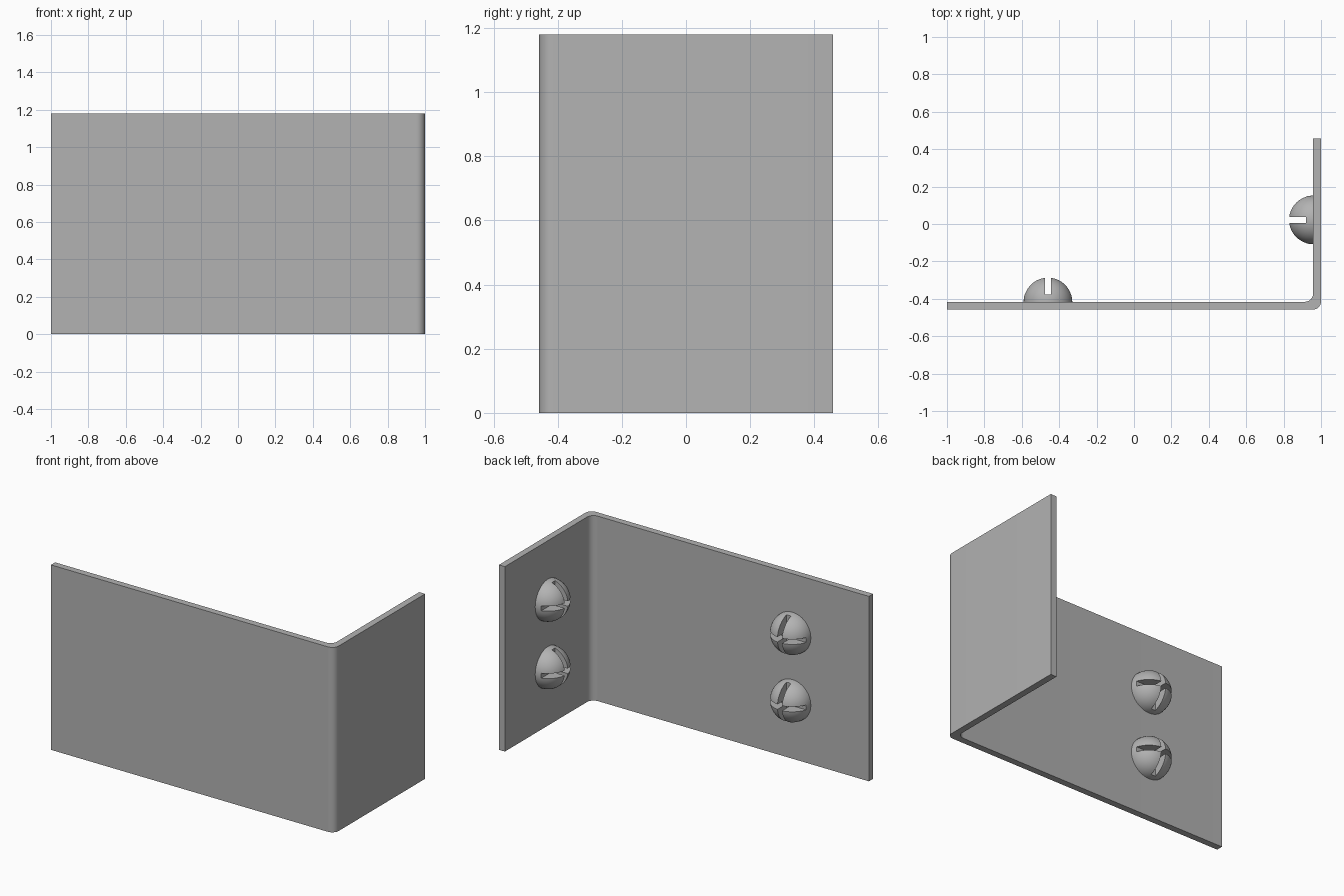
import bpy, bmesh
from math import pi, sin, cos, radians
from mathutils import Matrix

cube = bpy.data.objects.get("Cube")
if cube:
    bpy.data.objects.remove(cube)

HALF_X, HALF_Y, HEIGHT, THICK = 1.0, 0.458, 1.18, 0.042
BEND = 0.045
HEAD_R, SLOT_W, SLOT_FLOOR = 0.13, 0.032, 0.038

steel = bpy.data.materials.new("steel grey")
steel.use_nodes = True
GREY = (0.45, 0.45, 0.45, 1)
steel.diffuse_color = GREY
steel.node_tree.nodes["Principled BSDF"].inputs["Base Color"].default_value = GREY


def add_object(name, bm):
    bmesh.ops.recalc_face_normals(bm, faces=bm.faces)
    mesh = bpy.data.meshes.new(name)
    bm.to_mesh(mesh)
    bm.free()
    mesh.materials.append(steel)
    obj = bpy.data.objects.new(name, mesh)
    bpy.context.collection.objects.link(obj)
    return obj


def smooth(obj):
    bpy.ops.object.select_all(action='DESELECT')
    obj.select_set(True)
    bpy.context.view_layer.objects.active = obj
    bpy.ops.object.shade_smooth_by_angle(angle=radians(30))


def bend_arc(corner_x, corner_y, steps=10):
    """Quarter round tangent to both walls, from the long wall to the short one."""
    cx, cy = corner_x - BEND, corner_y + BEND
    angles = [-pi / 2 + pi / 2 * i / steps for i in range(steps + 1)]
    return [(cx + BEND * cos(a), cy + BEND * sin(a)) for a in angles]


# Bent plate: L profile with rounded bend, extruded upwards
profile = [(-HALF_X, -HALF_Y)] + bend_arc(HALF_X, -HALF_Y)
profile += [(HALF_X, HALF_Y), (HALF_X - THICK, HALF_Y)]
profile += bend_arc(HALF_X - THICK, -HALF_Y + THICK)[::-1]
profile += [(-HALF_X, -HALF_Y + THICK)]
bm = bmesh.new()
base = bm.faces.new([bm.verts.new((x, y, 0)) for x, y in profile])
top = bmesh.ops.extrude_face_region(bm, geom=[base], use_keep_orig=True)["geom"]
bmesh.ops.translate(bm, vec=(0, 0, HEIGHT),
                    verts=[v for v in top if isinstance(v, bmesh.types.BMVert)])
smooth(add_object("angle_plate", bm))

# Screw head: closed half sphere
bm = bmesh.new()
bmesh.ops.create_uvsphere(bm, u_segments=48, v_segments=32, radius=HEAD_R)
bmesh.ops.bisect_plane(bm, geom=bm.verts[:] + bm.edges[:] + bm.faces[:],
                       plane_co=(0, 0, 0), plane_no=(0, 0, 1), clear_inner=True)
bmesh.ops.holes_fill(bm, edges=[e for e in bm.edges if e.is_boundary])
head = add_object("screw_head", bm)

# Cross recess: two slots cut down to a flat floor
cutters = []
for size in ((0.4, SLOT_W, 0.2), (SLOT_W, 0.4, 0.2)):
    bm = bmesh.new()
    bmesh.ops.create_cube(bm, size=1, matrix=Matrix.Translation((0, 0, SLOT_FLOOR + 0.1))
                          @ Matrix.Diagonal((*size, 1)))
    cutter = add_object("slot_cutter", bm)
    cutter.hide_render = True
    cutters.append(cutter)
    mod = head.modifiers.new("slot", 'BOOLEAN')
    mod.operation, mod.solver, mod.object = 'DIFFERENCE', 'EXACT', cutter
graph = bpy.context.evaluated_depsgraph_get()
head_mesh = bpy.data.meshes.new_from_object(head.evaluated_get(graph))
head.modifiers.clear()
head.data = head_mesh
for cutter in cutters:
    bpy.data.objects.remove(cutter)
smooth(head)

# Two heads on the inner face of each wall
walls = {
    "long_wall": ((-0.46, -HALF_Y + THICK), Matrix.Rotation(-pi / 2, 4, 'X')),
    "short_wall": ((HALF_X - THICK, 0.022), Matrix.Rotation(-pi / 2, 4, 'Y')),
}
for wall, ((x, y), turn) in walls.items():
    for level, z in (("lower", 0.375), ("upper", 0.805)):
        screw = bpy.data.objects.new(f"{wall}_{level}_screw", head.data)
        screw.matrix_world = Matrix.Translation((x, y, z)) @ turn
        bpy.context.collection.objects.link(screw)
bpy.data.objects.remove(head)
